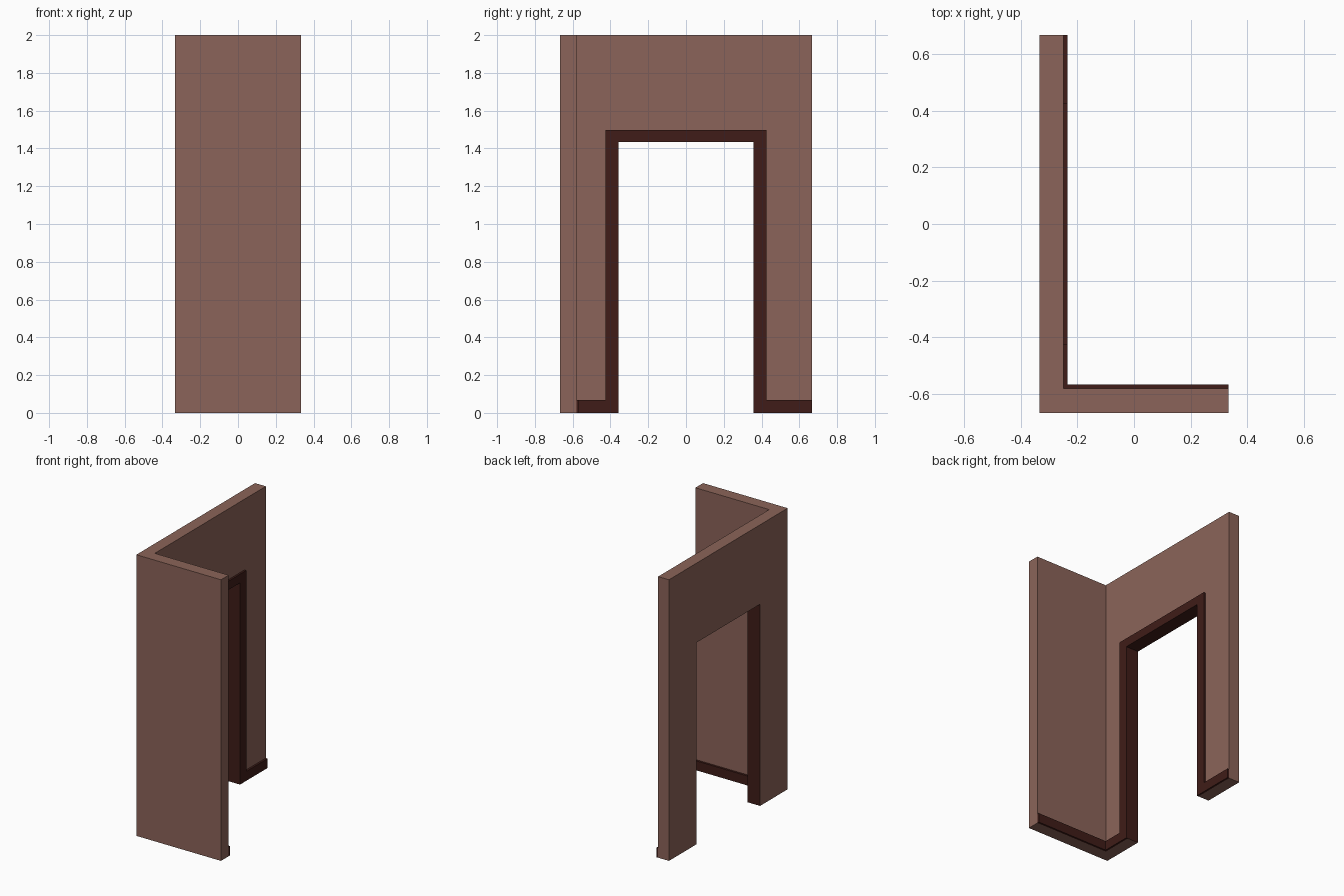
import bpy, bmesh
from mathutils import Vector

if "Cube" in bpy.data.objects:
    bpy.data.objects.remove(bpy.data.objects["Cube"])

X, Y, H = 0.333, 0.667, 2.0        # half width, half depth, height
WX, WY = -0.248, -0.581            # inner wall faces
TX, TY = -0.234, -0.566            # trim front faces
DOOR_Y, DOOR_Z = 0.357, 1.435      # door opening
CASE_Y, CASE_Z = 0.427, 1.497      # outer edge of door casing
BASE = 0.067                       # skirting height


def material(name, color):
    m = bpy.data.materials.new(name)
    m.diffuse_color = color
    m.use_nodes = True
    m.node_tree.nodes["Principled BSDF"].inputs["Base Color"].default_value = m.diffuse_color
    return m


def prism(name, profile, offset, mats):
    """Extrude a planar profile along an offset vector."""
    bm = bmesh.new()
    face = bm.faces.new([bm.verts.new(p) for p in profile])
    ext = bmesh.ops.extrude_face_region(bm, geom=[face], use_keep_orig=True)
    verts = [g for g in ext["geom"] if isinstance(g, bmesh.types.BMVert)]
    bmesh.ops.translate(bm, verts=verts, vec=Vector(offset))
    bmesh.ops.recalc_face_normals(bm, faces=bm.faces)
    me = bpy.data.meshes.new(name)
    bm.to_mesh(me)
    bm.free()
    for m in mats:
        me.materials.append(m)
    ob = bpy.data.objects.new(name, me)
    bpy.context.collection.objects.link(ob)
    return ob


plaster = material("wall_brown", (0.26, 0.127, 0.1, 1))
wood = material("trim_dark", (0.05, 0.012, 0.009, 1))

# L-shaped corner wall
wall = prism("corner_wall",
             [(x, y, 0) for x, y in [(-X, -Y), (X, -Y), (X, WY),
                                     (WX, WY), (WX, Y), (-X, Y)]],
             (0, 0, H), [plaster, wood])

# Doorway cut through the long wall
cutter = prism("doorway_cutter",
               [(-0.5, y, z) for y, z in [(-DOOR_Y, -0.2), (DOOR_Y, -0.2),
                                          (DOOR_Y, DOOR_Z), (-DOOR_Y, DOOR_Z)]],
               (0.4, 0, 0), [plaster])
cutter.hide_render = True
mod = wall.modifiers.new("doorway", 'BOOLEAN')
mod.operation = 'DIFFERENCE'
mod.solver = 'EXACT'
mod.object = cutter
bpy.context.view_layer.objects.active = wall
bpy.ops.object.modifier_apply(modifier=mod.name)
bpy.data.objects.remove(cutter)

# Dark lining on the jambs and head of the doorway
for p in wall.data.polygons:
    c = p.center
    side = abs(p.normal.y) > 0.9 and abs(abs(c.y) - DOOR_Y) < 0.01
    head = p.normal.z < -0.9 and abs(c.z - DOOR_Z) < 0.01
    p.material_index = 1 if side or head else 0

# Door casing and skirting in one continuous strip on the long wall
strip = [(WY, 0), (-DOOR_Y, 0), (-DOOR_Y, DOOR_Z), (DOOR_Y, DOOR_Z),
         (DOOR_Y, 0), (Y, 0), (Y, BASE), (CASE_Y, BASE), (CASE_Y, CASE_Z),
         (-CASE_Y, CASE_Z), (-CASE_Y, BASE), (WY, BASE)]
prism("door_casing_and_skirting", [(WX, y, z) for y, z in strip],
      (TX - WX, 0, 0), [wood])

# Skirting on the short wall
prism("short_wall_skirting",
      [(x, WY, z) for x, z in [(TX, 0), (X, 0), (X, BASE), (TX, BASE)]],
      (0, TY - WY, 0), [wood])
